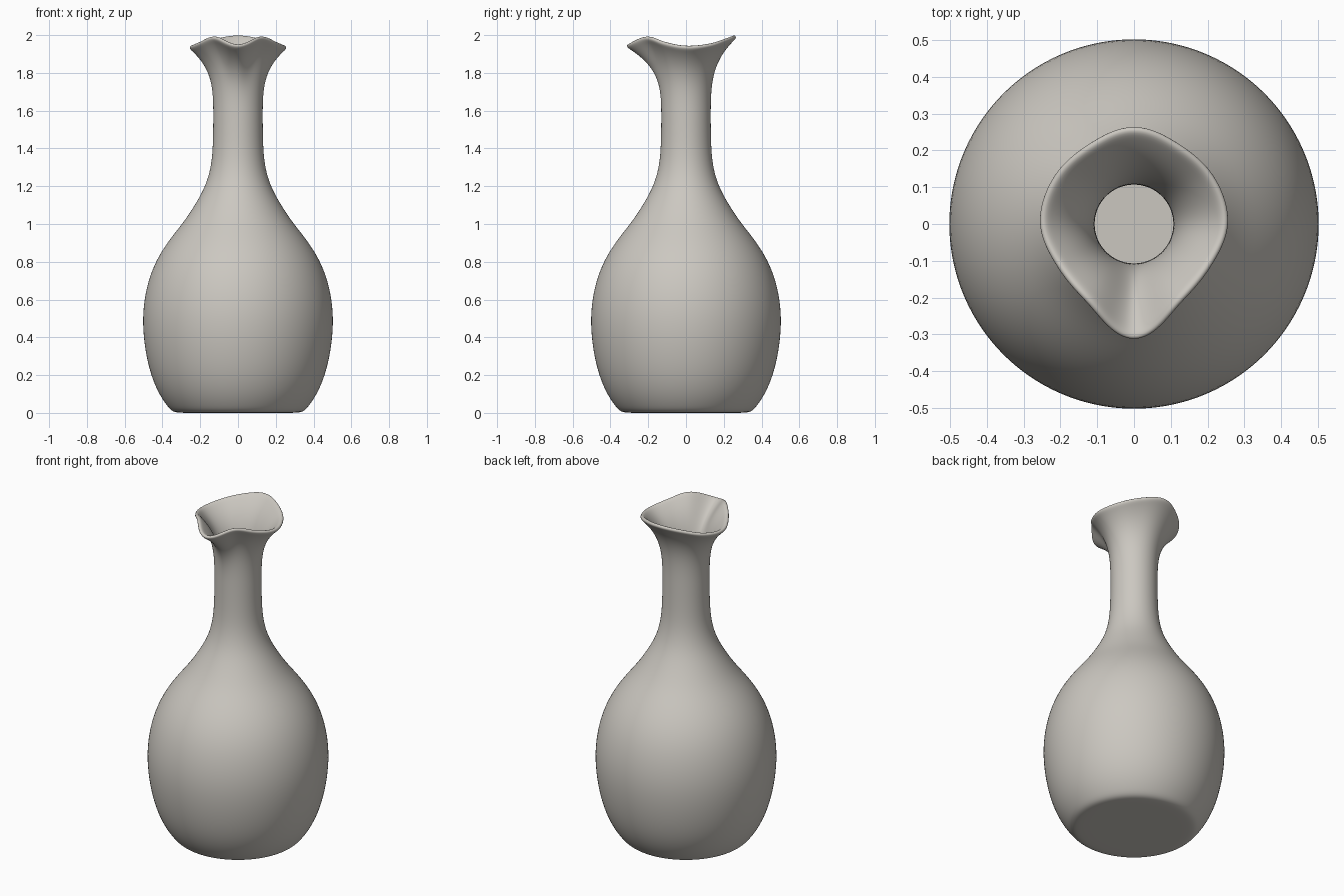
import bpy, bmesh, math

cube = bpy.data.objects.get("Cube")
if cube:
    bpy.data.objects.remove(cube, do_unlink=True)

SEGMENTS = 48
NECK_Z, NECK_R = 1.58, 0.131

# Outer profile (radius, height) from the base up to the neck
PROFILE = [(0.16, 0), (0.30, 0), (0.345, 0.003), (0.375, 0.035), (0.42, 0.10),
           (0.463, 0.2), (0.493, 0.33), (0.507, 0.47), (0.499, 0.6), (0.468, 0.73),
           (0.417, 0.84), (0.35, 0.935), (0.28, 1.02), (0.216, 1.12),
           (0.168, 1.21), (0.141, 1.31), (0.132, 1.42), (NECK_R, NECK_Z)]

# Rim radius and height every 30 degrees, from the spout round to the back
RIM_R = [0.322, 0.257, 0.245, 0.263, 0.260, 0.256, 0.272]
RIM_Z = [1.936, 1.984, 1.954, 1.932, 1.943, 1.970, 1.988]


def around(values, angle):
    """Smooth, left-right mirrored interpolation of values round the rim."""
    n = len(values) - 1
    pos = abs((angle + math.pi) % (2 * math.pi) - math.pi) / math.pi * n
    i = min(int(pos), n - 1)
    f = pos - i
    a, b, c, d = (values[n - abs(n - abs(k))] for k in (i - 1, i, i + 1, i + 2))
    return b + 0.5 * f * (c - a + f * (2*a - 5*b + 4*c - d + f * (3 * (b - c) + d - a)))


def add_ring(bm, radius, height):
    ring = []
    for k in range(SEGMENTS):
        t = 2 * math.pi * k / SEGMENTS
        r, z = radius(t), height(t)
        ring.append(bm.verts.new((r * math.sin(t), -r * math.cos(t), z)))
    return ring


bm = bmesh.new()
# Round body and neck
rings = [add_ring(bm, lambda t: r, lambda t: z) for r, z in PROFILE]
# Neck flaring into the wavy, pinched lip
for s in (0.2, 0.38, 0.53, 0.66, 0.77, 0.86, 0.94, 1.0):
    rings.append(add_ring(
        bm,
        lambda t: NECK_R + (around(RIM_R, t) - NECK_R) * s ** 3.3,
        lambda t: NECK_Z + (around(RIM_Z, t) - NECK_Z) * s))
for low, high in zip(rings, rings[1:]):
    for k in range(SEGMENTS):
        j = (k + 1) % SEGMENTS
        bm.faces.new((low[k], low[j], high[j], high[k]))
# Base
centre = bm.verts.new((0, 0, 0))
for k in range(SEGMENTS):
    bm.faces.new((centre, rings[0][(k + 1) % SEGMENTS], rings[0][k]))

mesh = bpy.data.meshes.new("vase")
bm.to_mesh(mesh)
bm.free()
vase = bpy.data.objects.new("vase", mesh)
bpy.context.collection.objects.link(vase)

# Wall thickness and rounded lip
wall = vase.modifiers.new("wall", 'SOLIDIFY')
wall.thickness = 0.024
wall.offset = -1
smooth = vase.modifiers.new("smooth", 'SUBSURF')
smooth.levels = smooth.render_levels = 2
for face in mesh.polygons:
    face.use_smooth = True

# Glaze
glaze = bpy.data.materials.new("warm grey ceramic")
glaze.use_nodes = True
colour = (0.60, 0.575, 0.53, 1)
glaze.diffuse_color = colour
glaze.node_tree.nodes["Principled BSDF"].inputs["Base Color"].default_value = colour
mesh.materials.append(glaze)
